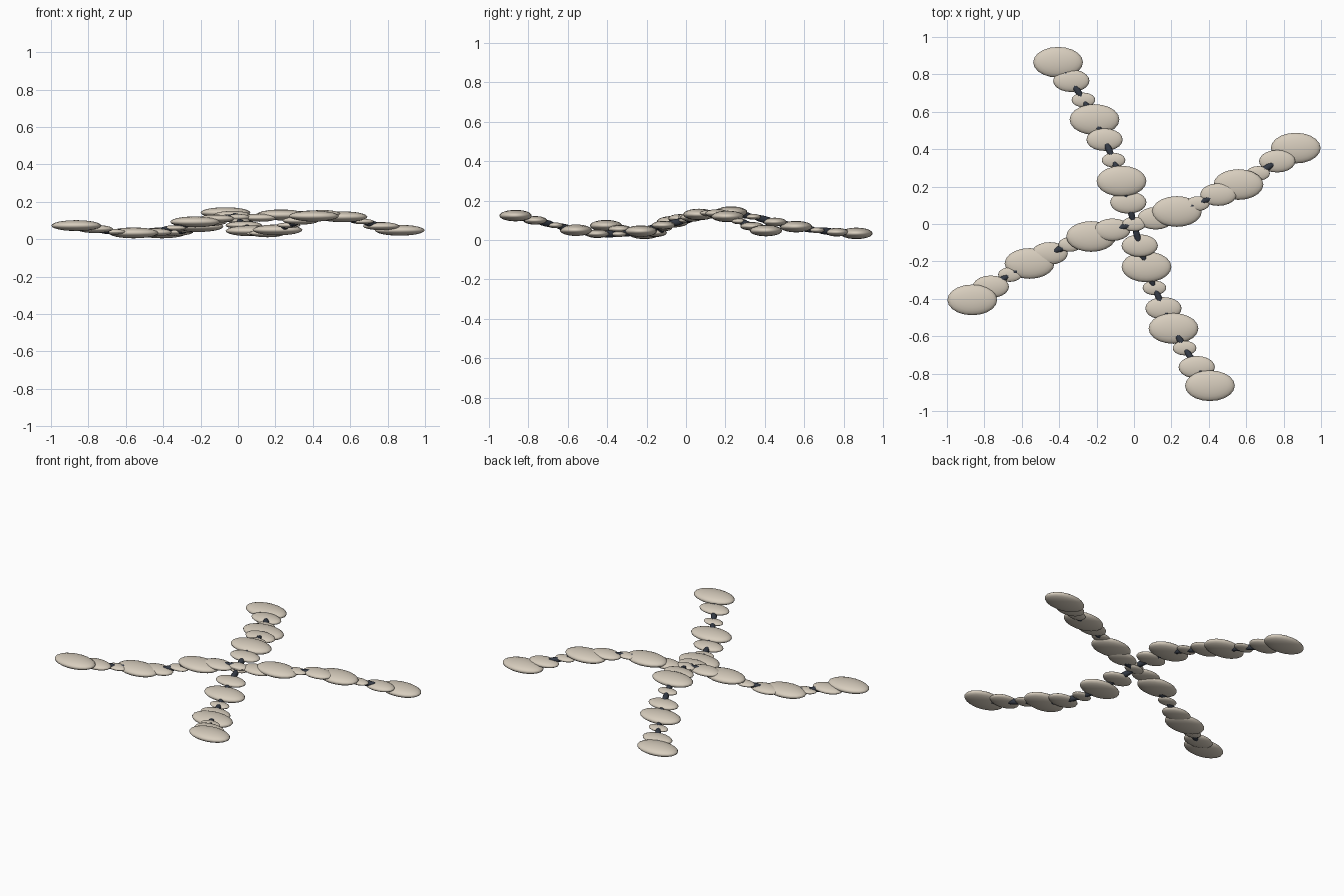
import bpy, math
from mathutils import Vector, Matrix

if "Cube" in bpy.data.objects:
    bpy.data.objects.remove(bpy.data.objects["Cube"])


def material(name, rgb):
    m = bpy.data.materials.new(name)
    m.diffuse_color = (*rgb, 1)
    m.use_nodes = True
    m.node_tree.nodes["Principled BSDF"].inputs["Base Color"].default_value = m.diffuse_color
    return m


BONE = material("warm bone", (0.68, 0.61, 0.51))
SLATE = material("dark slate", (0.035, 0.043, 0.06))


def ellipsoid(name, centre, radii, mat, segs, rings, along=None):
    bpy.ops.mesh.primitive_uv_sphere_add(segments=segs, ring_count=rings, radius=1)
    o = bpy.context.object
    o.name = name
    rot = along.to_track_quat('Z', 'Y').to_matrix().to_4x4() if along else Matrix()
    o.data.transform(Matrix.Translation(centre) @ rot @ Matrix.Diagonal((*radii, 1)))
    for p in o.data.polygons:
        p.use_smooth = True
    o.data.materials.append(mat)
    return o


# small, medium and large flattened beads repeat along each arm
SIZES = [(0.063, 0.039, 0.0145), (0.097, 0.06, 0.0215), (0.133, 0.082, 0.029)]

# start direction of each arm and the height of its beads from hub to tip
ARMS = {
    "right_arm": (0, [0.10, 0.115, 0.13, 0.137, 0.135, 0.12, 0.095, 0.07, 0.048]),
    "back_arm": (90, [0.115, 0.13, 0.142, 0.118, 0.092, 0.068, 0.05, 0.04, 0.034]),
    "left_arm": (180, [0.12, 0.11, 0.093, 0.06, 0.037, 0.034, 0.04, 0.055, 0.073]),
    "front_arm": (270, [0.10, 0.075, 0.045, 0.03, 0.032, 0.05, 0.075, 0.10, 0.124]),
}

for arm, (start, heights) in ARMS.items():
    pts = []
    for i, z in enumerate(heights):
        a = math.radians(start + 13.3 + 1.48 * i)   # gentle spiral
        r = 0.1194 * i
        pts.append(Vector((r * math.cos(a), r * math.sin(a), z)))
    # flat beads
    for i, p in enumerate(pts):
        ellipsoid(f"{arm}_bead_{i}", p, SIZES[i % 3], BONE, 20, 12)
    # slim dark links between neighbouring beads
    for i in range(len(pts) - 1):
        d = pts[i + 1] - pts[i]
        ellipsoid(f"{arm}_link_{i}", (pts[i] + pts[i + 1]) / 2,
                  (0.018, 0.018, 0.07), SLATE, 10, 8, along=d)
